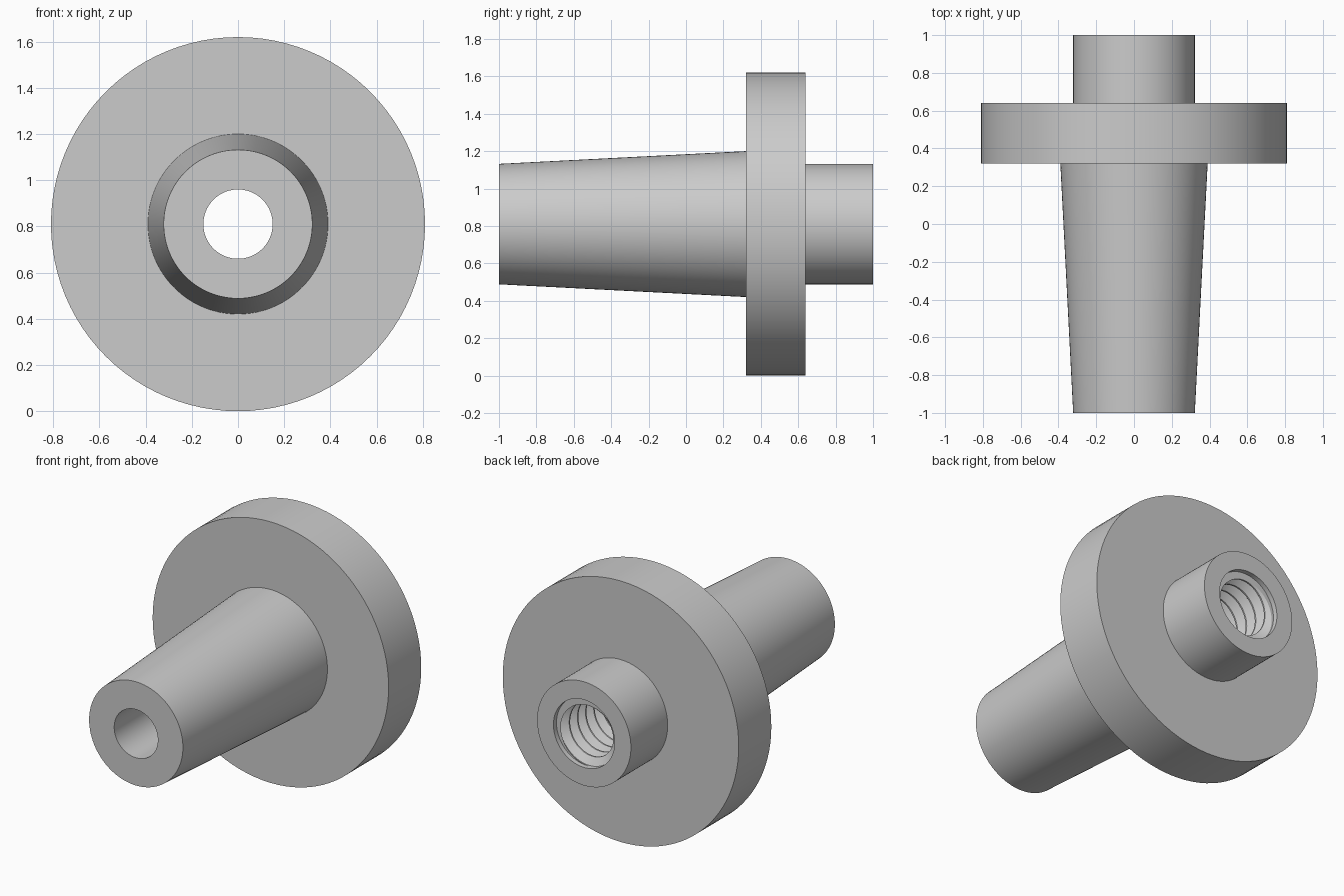
import bpy, bmesh, math

cube = bpy.data.objects.get("Cube")
if cube:
    bpy.data.objects.remove(cube, do_unlink=True)

SEGMENTS = 96
AXIS_Z = 0.81
BORE = 0.15
MINOR, MAJOR, PITCH = 0.165, 0.21, 0.08
THREAD_START, THREAD_END = 0.58, 0.97
# Corners of one thread turn: (fraction of the pitch, radius)
TOOTH = [(0.0, MINOR), (0.12, MINOR), (0.5, MAJOR), (0.62, MAJOR), (1.0, MINOR)]

# Outer outline from the front bore edge to the threaded mouth: (radius, y)
OUTLINE = [(BORE, -1), (0.322, -1), (0.39, 0.32), (0.81, 0.32), (0.81, 0.64),
           (0.322, 0.64), (0.322, 1), (MAJOR, 1), (MAJOR, THREAD_END)]


def tooth_radius(phase):
    phase %= 1.0
    for (a, ra), (b, rb) in zip(TOOTH, TOOTH[1:]):
        if phase <= b:
            return ra + (rb - ra) * (phase - a) / (b - a)


def thread_column(turn):
    """Helical thread rows along the bore, from the mouth inwards."""
    turns = math.ceil((THREAD_END - THREAD_START) / PITCH) + 1
    points = []
    for k in range(turns, -2, -1):
        for phase, _ in reversed(TOOTH[:-1]):
            y = THREAD_START + PITCH * (k + phase + turn)
            y = min(max(y, THREAD_START), THREAD_END)
            points.append((tooth_radius((y - THREAD_START) / PITCH - turn), y))
    return points


# Tapered spigot, flange, rear boss and threaded bore, as one turned solid
bm = bmesh.new()
columns = []
for i in range(SEGMENTS + 1):
    turn = i / SEGMENTS
    angle = math.tau * turn
    column = OUTLINE + thread_column(turn) + [(BORE, THREAD_START), (BORE, -1)]
    columns.append([bm.verts.new((r * math.cos(angle), y, AXIS_Z - r * math.sin(angle)))
                    for r, y in column])
for a, b in zip(columns, columns[1:]):
    for j in range(len(a) - 1):
        bm.faces.new((a[j], a[j + 1], b[j + 1], b[j]))
bmesh.ops.remove_doubles(bm, verts=bm.verts, dist=0.0002)
bmesh.ops.dissolve_degenerate(bm, edges=bm.edges, dist=0.0002)
bmesh.ops.recalc_face_normals(bm, faces=bm.faces)

mesh = bpy.data.meshes.new("threaded_flange_adapter")
bm.to_mesh(mesh)
bm.free()
body = bpy.data.objects.new("threaded_flange_adapter", mesh)
bpy.context.collection.objects.link(body)

grey = bpy.data.materials.new("plain grey")
grey.use_nodes = True
colour = (0.6, 0.6, 0.6, 1)
grey.diffuse_color = colour
grey.node_tree.nodes["Principled BSDF"].inputs["Base Color"].default_value = colour
mesh.materials.append(grey)

bpy.ops.object.select_all(action="DESELECT")
body.select_set(True)
bpy.context.view_layer.objects.active = body
bpy.ops.object.shade_smooth_by_angle(angle=math.radians(25))
